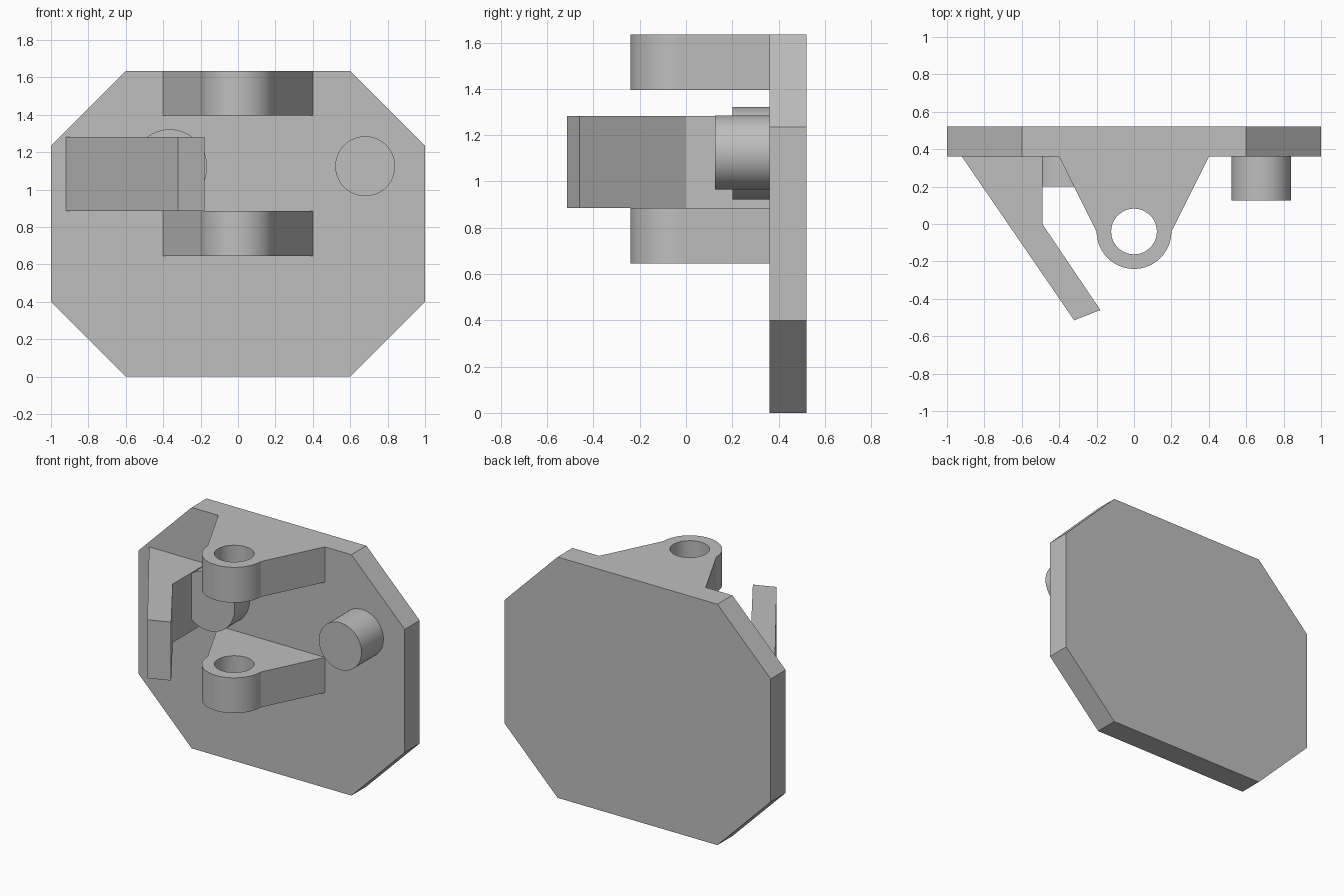
import bpy, bmesh
from math import cos, sin, pi, radians
from mathutils import Vector

cube = bpy.data.objects.get("Cube")
if cube:
    bpy.data.objects.remove(cube, do_unlink=True)

grey = bpy.data.materials.new("plain grey")
grey.use_nodes = True
colour = (0.52, 0.52, 0.52, 1)
grey.diffuse_color = colour
grey.node_tree.nodes["Principled BSDF"].inputs["Base Color"].default_value = colour

PLATE_FRONT, PLATE_BACK = 0.36, 0.52


def arc(cx, cy, r, start, end, steps):
    angles = [start + (end - start) * i / steps for i in range(steps + 1)]
    return [(cx + r * cos(a), cy + r * sin(a)) for a in angles]


def circle(cx, cy, r):
    return arc(cx, cy, r, 0, 2 * pi, 64)[:-1]


def prism(name, loops, low, high, axis):
    """Fill the outline loops (later ones are holes) and extrude along y or z."""
    bm = bmesh.new()
    edges = []
    for loop in loops:
        verts = [bm.verts.new((u, v, low) if axis == "z" else (u, low, v)) for u, v in loop]
        edges += [bm.edges.new((verts[i - 1], verts[i])) for i in range(len(verts))]
    normal = Vector((0, 0, 1)) if axis == "z" else Vector((0, 1, 0))
    bmesh.ops.triangle_fill(bm, edges=edges, use_beauty=True, normal=normal)
    grown = bmesh.ops.extrude_face_region(bm, geom=bm.faces[:])["geom"]
    moved = [g for g in grown if isinstance(g, bmesh.types.BMVert)]
    bmesh.ops.translate(bm, verts=moved, vec=normal * (high - low))
    bmesh.ops.recalc_face_normals(bm, faces=bm.faces[:])
    mesh = bpy.data.meshes.new(name)
    bm.to_mesh(mesh)
    bm.free()
    mesh.materials.append(grey)
    obj = bpy.data.objects.new(name, mesh)
    bpy.context.collection.objects.link(obj)
    bpy.ops.object.select_all(action="DESELECT")
    obj.select_set(True)
    bpy.context.view_layer.objects.active = obj
    bpy.ops.object.shade_smooth_by_angle(angle=radians(20))
    return obj


# Eight-sided back plate
plate = [(-0.6, 0), (0.6, 0), (1, 0.4), (1, 1.235),
         (0.6, 1.635), (-0.6, 1.635), (-1, 1.235), (-1, 0.4)]
prism("back_plate", [plate], PLATE_FRONT, PLATE_BACK, "y")

# Two hinge lugs with round ends and pin holes
lug = [(-0.4, PLATE_FRONT)] + arc(0, -0.04, 0.2, pi, 2 * pi, 32) + [(0.4, PLATE_FRONT)]
for name, bottom in (("lower_lug", 0.645), ("upper_lug", 1.395)):
    prism(name, [lug, circle(0, -0.04, 0.122)], bottom, bottom + 0.24, "z")

# Slanted arm on the right side
arm = [(-0.92, PLATE_FRONT), (-0.32, -0.515), (-0.18, -0.46), (-0.49, 0), (-0.49, PLATE_FRONT)]
prism("slanted_arm", [arm], 0.885, 1.282, "z")

# Round bosses on the plate
prism("left_boss", [circle(0.68, 1.125, 0.16)], 0.125, PLATE_FRONT, "y")
prism("right_boss", [circle(-0.365, 1.122, 0.2)], 0.2, PLATE_FRONT, "y")
